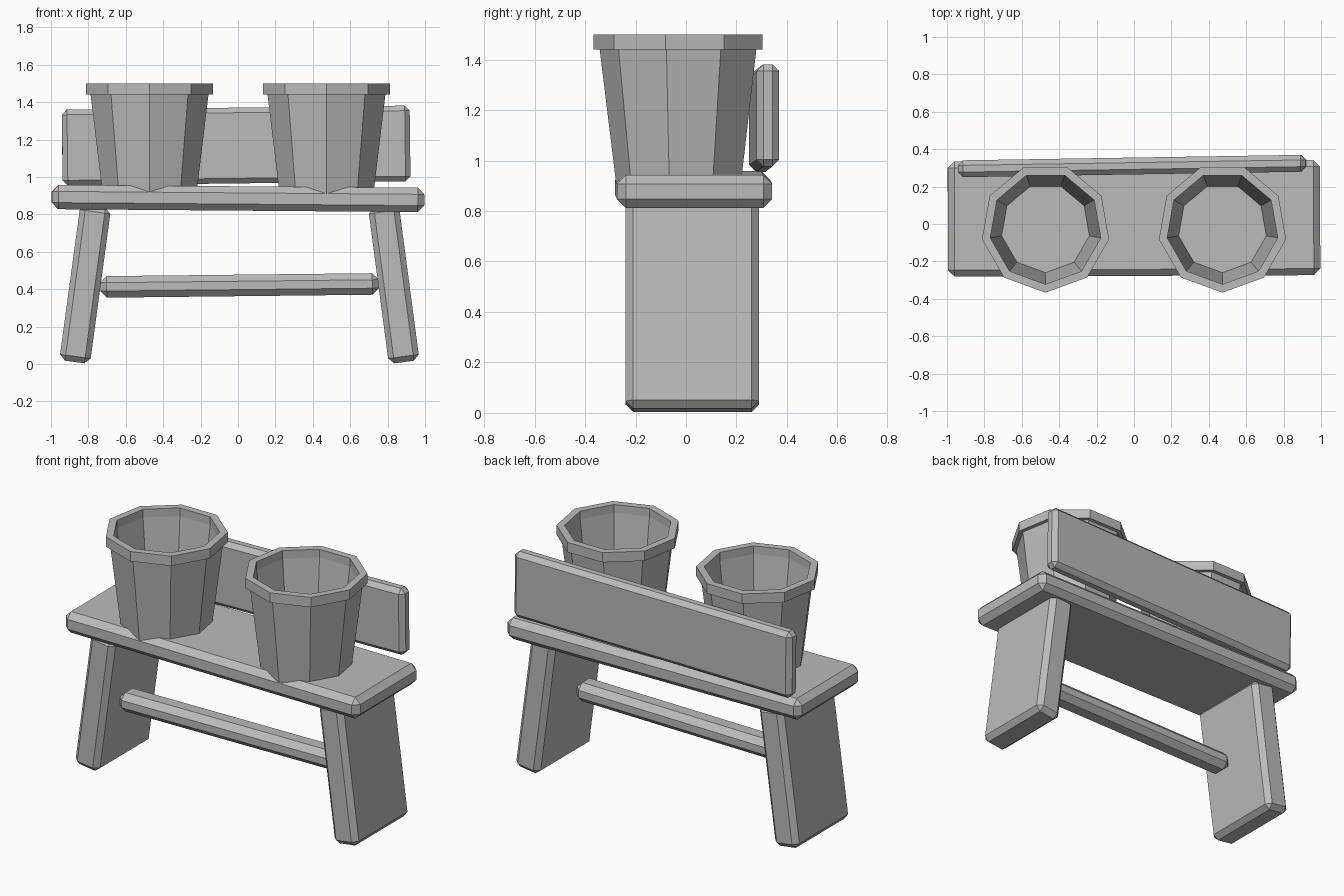
import bpy
import math

if "Cube" in bpy.data.objects:
    bpy.data.objects.remove(bpy.data.objects["Cube"], do_unlink=True)

# One plain grey for the whole model
grey = bpy.data.materials.new("plain_grey")
grey.use_nodes = True
colour = (0.5, 0.5, 0.5, 1)
grey.diffuse_color = colour
grey.node_tree.nodes["Principled BSDF"].inputs["Base Color"].default_value = colour


def plank(name, centre, size, tilt=0.0, yaw=0.0, chamfer=0.035):
    """Chamfered board, tilted about y and turned about z."""
    bpy.ops.mesh.primitive_cube_add(size=1, location=centre, rotation=(0, tilt, yaw))
    board = bpy.context.object
    board.name = name
    board.scale = size
    bpy.ops.object.transform_apply(location=False, rotation=False, scale=True)
    bevel = board.modifiers.new("chamfer", "BEVEL")
    bevel.width = chamfer
    bevel.segments = 1
    board.data.materials.append(grey)
    return board


def pot(name, x, y, sides=9):
    """Open tapered pot with a raised rim, turned from a closed profile."""
    profile = [(0.255, 0.91), (0.32, 1.44), (0.345, 1.44), (0.345, 1.5),
               (0.3, 1.5), (0.3, 1.45), (0.238, 0.97)]
    verts, faces = [], []
    for radius, z in profile:
        for i in range(sides):
            a = 2 * math.pi * i / sides - math.pi / 2
            verts.append((radius * math.cos(a), radius * math.sin(a), z))
    for ring in range(len(profile) - 1):
        low, high = ring * sides, (ring + 1) * sides
        for i in range(sides):
            j = (i + 1) % sides
            faces.append((low + i, low + j, high + j, high + i))
    # Underside and inner floor
    faces.append(tuple(reversed(range(sides))))
    faces.append(tuple(range(len(verts) - sides, len(verts))))
    mesh = bpy.data.meshes.new(name)
    mesh.from_pydata(verts, [], faces)
    mesh.materials.append(grey)
    obj = bpy.data.objects.new(name, mesh)
    obj.location = (x, y, 0)
    bpy.context.collection.objects.link(obj)


# Bench boards, each slightly crooked
plank("seat", (0, 0.03, 0.885), (1.99, 0.615, 0.13), tilt=0.008, yaw=0.004)
plank("backrest", (-0.01, 0.31, 1.168), (1.86, 0.09, 0.405), tilt=-0.012, yaw=0.016, chamfer=0.027)
plank("stretcher", (0.008, -0.055, 0.42), (1.49, 0.14, 0.115), tilt=-0.011)

# Splayed legs
for name, x, lean in (("right_leg", -0.817, 0.135), ("left_leg", 0.833, -0.132)):
    plank(name, (x, 0.025, 0.427), (0.165, 0.53, 0.84), tilt=lean, chamfer=0.03)

# Pair of pots on the seat
for name, x in (("right_pot", -0.473), ("left_pot", 0.473)):
    pot(name, x, -0.022)
